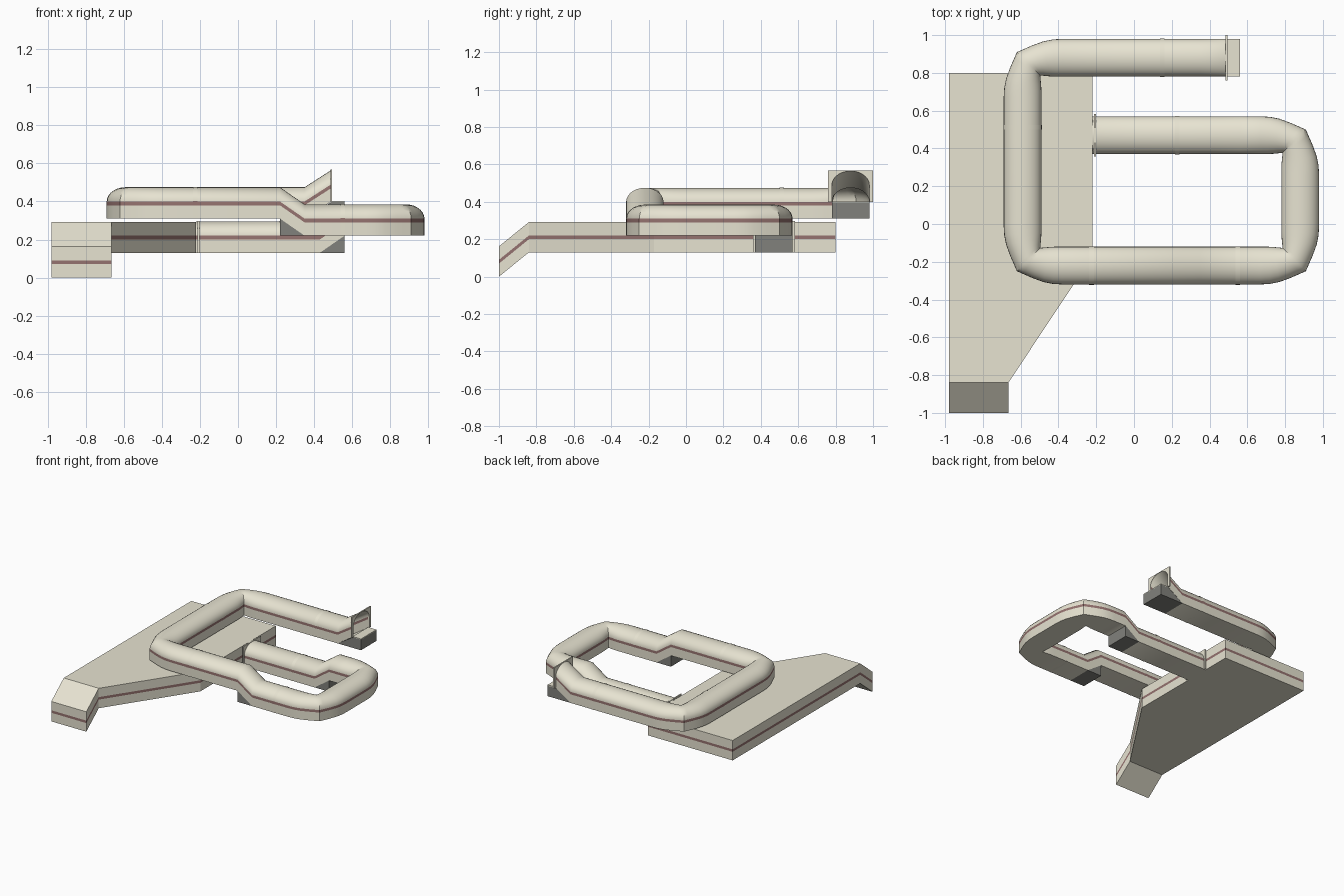
import bpy, bmesh, math
from mathutils import Vector

if "Cube" in bpy.data.objects:
    bpy.data.objects.remove(bpy.data.objects["Cube"])


def material(name, rgb):
    m = bpy.data.materials.new(name)
    m.diffuse_color = (*rgb, 1)
    m.use_nodes = True
    m.node_tree.nodes["Principled BSDF"].inputs["Base Color"].default_value = m.diffuse_color
    return m


CREAM = material("cream", (0.80, 0.77, 0.64))
STRIPE = material("stripe", (0.30, 0.17, 0.16))
GREY = material("dark_grey", (0.22, 0.22, 0.20))


def finish(name, bm, mats, smooth=False):
    bmesh.ops.recalc_face_normals(bm, faces=bm.faces)
    me = bpy.data.meshes.new(name)
    bm.to_mesh(me)
    bm.free()
    ob = bpy.data.objects.new(name, me)
    bpy.context.collection.objects.link(ob)
    for m in mats:
        me.materials.append(m)
    if smooth:
        bpy.ops.object.select_all(action='DESELECT')
        ob.select_set(True)
        bpy.context.view_layer.objects.active = ob
        bpy.ops.object.shade_smooth_by_angle(angle=math.radians(35))
    return ob


# Tunnel cross-section: flat floor, upright striped sides, arched roof
ARCH = 14
section = [(0, 0), (0, 0.07)]
section += [(0.5 - 0.5 * math.cos(math.pi * i / ARCH), 0.09 + 0.075 * math.sin(math.pi * i / ARCH))
            for i in range(ARCH + 1)]
section += [(1, 0.07), (1, 0)]
N = len(section)


def sweep(name, stations, mats, grow=0.0):
    bm = bmesh.new()
    rings = []
    for inner, outer, z in stations:
        a, b = Vector(inner), Vector(outer)
        n = (b - a).normalized() * grow
        a, b = a - n, b + n
        rings.append([bm.verts.new((*a.lerp(b, t), z + h + (grow if 0.09 < h else 0)))
                      for t, h in section])
    for r, s in zip(rings, rings[1:]):
        for i in range(N):
            j = (i + 1) % N
            f = bm.faces.new((r[i], r[j], s[j], s[i]))
            if i in (1, N - 3) and len(mats) > 1:
                f.material_index = 1
    return finish(name, bm, mats, True)


# Bend stations: (inner back, outer back, outer side), mirrored about the diagonal
BEND = [(0.11, 0.11, 0.2), (0.075, 0.06, 0.197), (0.045, 0.01, 0.187),
        (0.02, -0.05, 0.165), (0.004, -0.10, 0.143), (-0.006, -0.13, 0.13)]


def corner(c, d, z):
    c, d = Vector(c), Vector(d)
    v = Vector((d.y, -d.x))
    inc, out = [], []
    for iu, ou, side in BEND:
        off = max(0, 0.006 - 0.1 * max(iu, 0))
        inc.append((c - d * iu + v * off, c - d * ou + v * side, z))
        out.append((c - v * iu + d * off, c - v * ou + d * side, z))
    return inc + out[-2::-1]


def across_x(x, y_in, y_out, z):
    return ((x, y_in), (x, y_out), z)


# Long spiral tunnel with three slopes
path = [across_x(0.49, 0.78, 0.98, 0.40), across_x(0.35, 0.78, 0.98, 0.31)]
path += corner((-0.49, 0.78), (-1, 0), 0.31)
path += corner((-0.49, -0.12), (0, -1), 0.31)
path += [across_x(0.22, -0.12, -0.32, 0.31), across_x(0.35, -0.12, -0.32, 0.22)]
path += corner((0.78, -0.12), (1, 0), 0.22)
path += corner((0.78, 0.37), (0, 1), 0.22)
path += [across_x(0.56, 0.37, 0.57, 0.22), across_x(0.43, 0.37, 0.57, 0.13),
         across_x(-0.22, 0.37, 0.57, 0.13)]
sweep("tunnel", path, [CREAM, STRIPE])

# Thin joint collars on the straights
for k, (x, a, b, z) in enumerate([(0.15, 0.78, 0.98, 0.31), (-0.225, -0.12, -0.32, 0.31),
                                  (0.55, -0.12, -0.32, 0.22), (0.23, 0.37, 0.57, 0.13)]):
    sweep(f"joint_collar_{k}", [across_x(x - 0.012, a, b, z), across_x(x + 0.012, a, b, z)],
          [CREAM, STRIPE], 0.002)
sweep("joint_collar_left", [((-0.49, 0.525), (-0.69, 0.525), 0.31),
                            ((-0.49, 0.50), (-0.69, 0.50), 0.31)], [CREAM, STRIPE], 0.002)


def box(name, lo, hi, mat):
    bm = bmesh.new()
    bmesh.ops.create_cube(bm, size=1)
    for v in bm.verts:
        v.co = [lo[i] + (v.co[i] + 0.5) * (hi[i] - lo[i]) for i in range(3)]
    return finish(name, bm, [mat])


def wedge(name, pts, y0, y1):
    bm = bmesh.new()
    f = bm.faces.new([bm.verts.new((x, y0, z)) for x, z in pts])
    g = bmesh.ops.extrude_face_region(bm, geom=[f])["geom"]
    for v in g:
        if isinstance(v, bmesh.types.BMVert):
            v.co.y = y1
    return finish(name, bm, [GREY])


# Supports filling the space under each slope
wedge("entry_support", [(0.35, 0.31), (0.56, 0.31), (0.56, 0.396), (0.49, 0.396)], 0.78, 0.98)
wedge("front_slope_support", [(0.22, 0.22), (0.35, 0.22), (0.22, 0.31)], -0.32, -0.12)
wedge("back_slope_support", [(0.43, 0.13), (0.56, 0.13), (0.56, 0.22)], 0.37, 0.57)
box("entry_shelf", (0.485, 0.78, 0.394), (0.56, 0.98, 0.402), CREAM)


# Arched end plates
def end_plate(name, x, y0, z, w, top):
    bm = bmesh.new()
    pts = [(y0 - w, z), (y0 - w, z + top), (y0 + 0.2 + w, z + top), (y0 + 0.2 + w, z)]
    pts += [(y0 + 0.2 * t, z + h) for t, h in reversed(section)]
    f = bm.faces.new([bm.verts.new((x, y, zz)) for y, zz in pts])
    g = bmesh.ops.extrude_face_region(bm, geom=[f])["geom"]
    for v in g:
        if isinstance(v, bmesh.types.BMVert):
            v.co.x = x + 0.01
    return finish(name, bm, [CREAM])


end_plate("entry_plate", 0.485, 0.78, 0.40, 0.02, 0.167)
end_plate("exit_plate", -0.212, 0.37, 0.13, 0.012, 0.167)

# Wide striped base with a front ramp down to the ground
outline = [(-0.98, -1, 0), (-0.665, -1, 0), (-0.665, -0.84, 0.13), (-0.22, -0.17, 0.13),
           (-0.22, 0.8, 0.13), (-0.98, 0.8, 0.13), (-0.98, -0.17, 0.13), (-0.98, -0.84, 0.13)]
bm = bmesh.new()
levels = [[bm.verts.new((x, y, z + h)) for x, y, z in outline] for h in (0, 0.07, 0.09, 0.162)]
for k in range(3):
    for i in range(8):
        j = (i + 1) % 8
        f = bm.faces.new((levels[k][i], levels[k][j], levels[k + 1][j], levels[k + 1][i]))
        f.material_index = int(k == 1)
for ring in (levels[0], levels[3]):
    for quad in ((0, 1, 2, 7), (2, 3, 6, 7), (3, 4, 5, 6)):
        bm.faces.new([ring[i] for i in quad])
finish("base_hall", bm, [CREAM, STRIPE])
